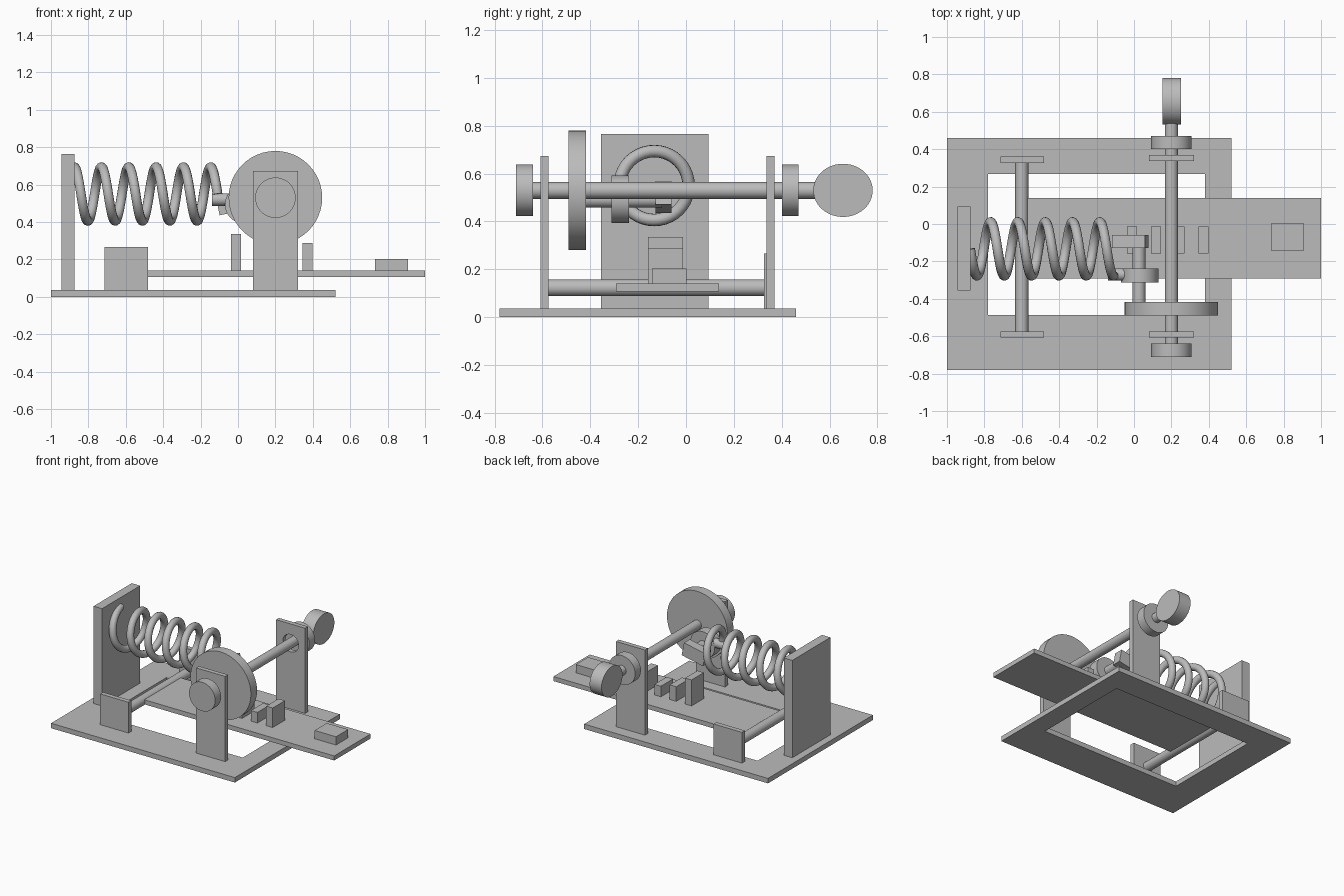
import bpy, bmesh, math
from mathutils import Matrix, Vector

if "Cube" in bpy.data.objects:
    bpy.data.objects.remove(bpy.data.objects["Cube"], do_unlink=True)

grey = bpy.data.materials.new("plain_grey")
grey.use_nodes = True
GREY = (0.5, 0.5, 0.5, 1)
grey.diffuse_color = GREY
grey.node_tree.nodes["Principled BSDF"].inputs["Base Color"].default_value = GREY


def finish(name, bm):
    bmesh.ops.recalc_face_normals(bm, faces=bm.faces)
    mesh = bpy.data.meshes.new(name)
    bm.to_mesh(mesh)
    bm.free()
    mesh.materials.append(grey)
    obj = bpy.data.objects.new(name, mesh)
    bpy.context.collection.objects.link(obj)
    return obj


def smooth(obj):
    bpy.ops.object.select_all(action='DESELECT')
    obj.select_set(True)
    bpy.context.view_layer.objects.active = obj
    bpy.ops.object.shade_smooth_by_angle(angle=math.radians(35))


def box(name, x, y, z):
    """Box from (min, max) ranges."""
    bm = bmesh.new()
    bmesh.ops.create_cube(bm, size=1)
    for v in bm.verts:
        v.co = Vector([(r[0] + r[1]) / 2 + c * (r[1] - r[0]) for r, c in zip((x, y, z), v.co)])
    return finish(name, bm)


def rod(name, axis, a, b, centre, radius, squash=(1, 1)):
    """Cylinder along X or Y from a to b; centre gives the other two coordinates."""
    bm = bmesh.new()
    bmesh.ops.create_cone(bm, cap_ends=True, segments=48, radius1=radius,
                          radius2=radius, depth=b - a)
    mid, (p, q) = (a + b) / 2, centre
    for v in bm.verts:
        u, w, t = v.co.x * squash[0], v.co.y * squash[1], v.co.z + mid
        v.co = (t, p + u, q + w) if axis == 'X' else (p + u, t, q + w)
    obj = finish(name, bm)
    smooth(obj)
    return obj


def rect(x, y):
    return [(x[0], y[0]), (x[1], y[0]), (x[1], y[1]), (x[0], y[1])]


def holed_plate(name, outer, inner, depth, place):
    """Flat outline with one opening, extruded by depth and placed by a matrix."""
    bm = bmesh.new()
    edges = []
    for loop in (outer, inner):
        vs = [bm.verts.new((u, w, 0)) for u, w in loop]
        edges += [bm.edges.new((vs[i - 1], vs[i])) for i in range(len(vs))]
    bmesh.ops.triangle_fill(bm, edges=edges, use_beauty=True)
    ret = bmesh.ops.extrude_face_region(bm, geom=bm.faces[:])
    moved = [g for g in ret["geom"] if isinstance(g, bmesh.types.BMVert)]
    bmesh.ops.translate(bm, verts=moved, vec=(0, 0, depth))
    bm.transform(place)
    return finish(name, bm)


# Base frame and spring wall
BASE = 0.037
holed_plate("base_frame", rect((-1, 0.52), (-0.78, 0.46)),
            rect((-0.78, 0.38), (-0.487, 0.268)), BASE, Matrix())
box("spring_wall", (-0.945, -0.875), (-0.356, 0.094), (BASE, 0.765))

# Hinge brackets, hinge shaft and swinging tray
for side, y in (("front", (-0.608, -0.574)), ("back", (0.325, 0.36))):
    box(side + "_hinge_bracket", (-0.715, -0.48), y, (BASE, 0.267))
rod("hinge_shaft", 'Y', -0.58, 0.33, (-0.6, 0.123), 0.035)
box("tray", (-0.6, 1), (-0.292, 0.138), (0.107, 0.141))

# Stepped teeth and end block on the tray
for i, top in enumerate((0.335, 0.25, 0.22, 0.287)):
    x = -0.01 + i * 0.127
    box(f"tray_tooth_{i + 1}", (x - 0.027, x + 0.027), (-0.158, -0.013), (0.141, top))
box("tray_end_block", (0.733, 0.91), (-0.142, 0.002), (0.141, 0.203))

# Upright bearing plates with a round opening for the drive shaft
AX, AZ = 0.2, 0.53
ring = [(AX + 0.065 * math.cos(i * math.tau / 40), AZ + 0.065 * math.sin(i * math.tau / 40))
        for i in range(40)]
for side, y in (("front", -0.574), ("back", 0.37)):
    holed_plate(side + "_bearing_plate", rect((0.08, 0.32), (BASE, 0.674)), ring, 0.034,
                Matrix.Translation((0, y, 0)) @ Matrix.Rotation(math.pi / 2, 4, 'X'))

# Drive shaft with collars, flywheel and flat oval knob
rod("drive_shaft", 'Y', -0.68, 0.56, (AX, AZ), 0.035)
rod("front_collar", 'Y', -0.71, -0.64, (AX, AZ), 0.108)
rod("back_collar", 'Y', 0.402, 0.47, (AX, AZ), 0.108)
rod("flywheel", 'Y', -0.49, -0.418, (AX, AZ), 0.25)
rod("knob", 'X', 0.153, 0.251, (0.656, AZ), 0.1, (1.24, 1.11))

# Crank pin, pin roller and tilted link
rod("crank_pin", 'Y', -0.43, -0.1, (0.027, 0.492), 0.034)
rod("pin_roller", 'Y', -0.312, -0.238, (0.03, 0.493), 0.1)
link = box("pin_link", (-0.09, 0.09), (-0.128, -0.06), (-0.05, 0.05))
link.data.transform(Matrix.Translation((-0.02, 0, 0.503)) @ Matrix.Rotation(-0.2, 4, 'Y'))
rod("spring_end_stub", 'X', -0.14, -0.04, (-0.27, 0.52), 0.033)

# Coil spring swept along a helix
START, PITCH, TURNS, STEPS = -0.876, 0.146, 5.25, 40
curve = bpy.data.curves.new("coil_spring", 'CURVE')
curve.dimensions = '3D'
curve.bevel_depth = 0.026
curve.bevel_resolution = 4
curve.use_fill_caps = True
spline = curve.splines.new('POLY')
count = int(TURNS * STEPS)
spline.points.add(count)
for i, point in enumerate(spline.points):
    a = math.tau * i / STEPS
    point.co = (START + PITCH * i / STEPS, -0.133 - 0.144 * math.sin(a),
                0.55 + 0.144 * math.cos(a), 1)
curve.materials.append(grey)
spring = bpy.data.objects.new("coil_spring", curve)
bpy.context.collection.objects.link(spring)
bpy.ops.object.select_all(action='DESELECT')
spring.select_set(True)
bpy.context.view_layer.objects.active = spring
bpy.ops.object.convert(target='MESH')
smooth(bpy.context.view_layer.objects.active)
